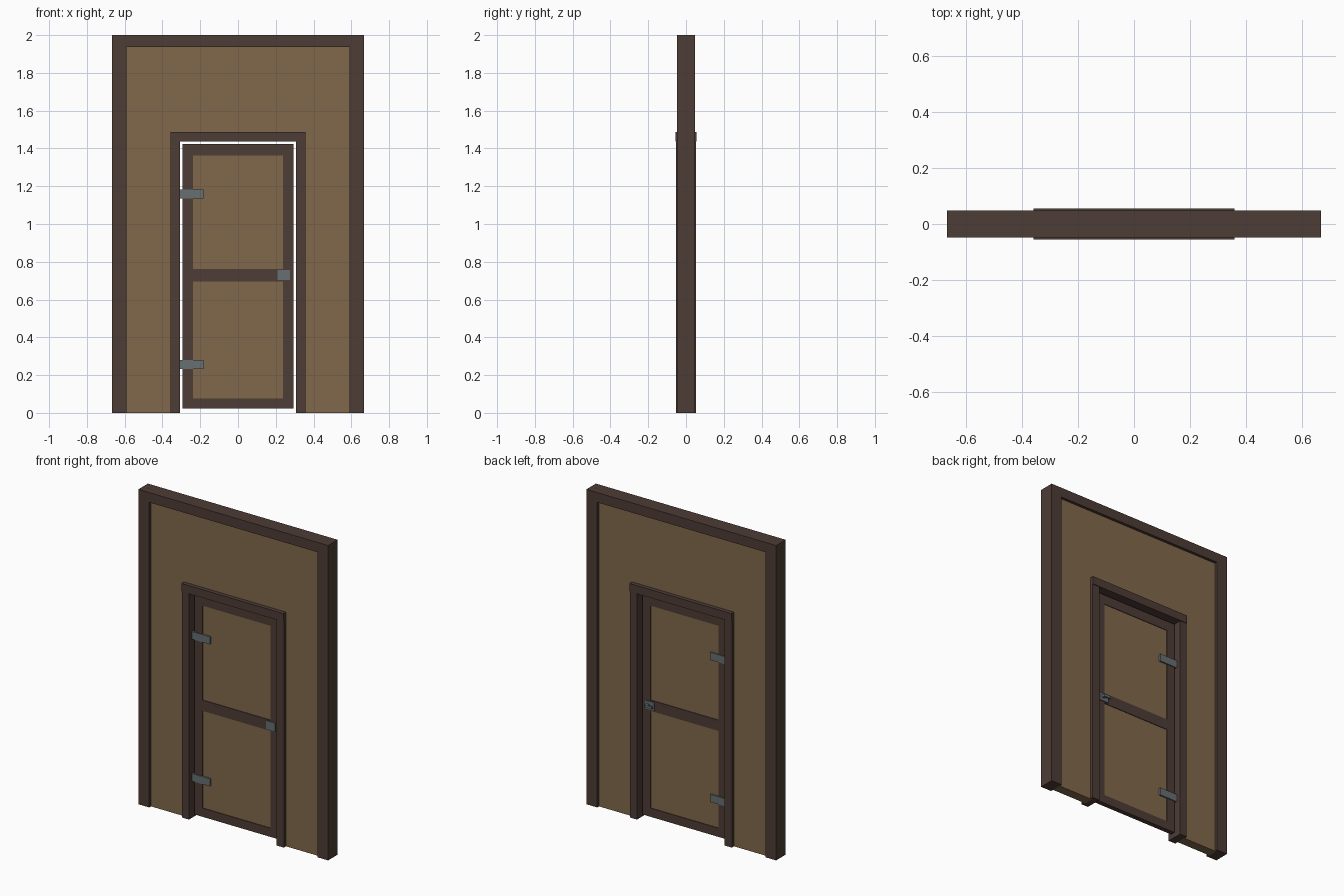
import bpy
import bmesh

if "Cube" in bpy.data.objects:
    bpy.data.objects.remove(bpy.data.objects["Cube"], do_unlink=True)


def material(name, rgb):
    m = bpy.data.materials.new(name)
    m.use_nodes = True
    color = (*rgb, 1)
    m.diffuse_color = color
    bsdf = m.node_tree.nodes["Principled BSDF"]
    bsdf.inputs["Base Color"].default_value = color
    bsdf.inputs["Roughness"].default_value = 0.8
    return m


DARK = material("dark timber", (0.074, 0.045, 0.035))
TAN = material("tan boards", (0.218, 0.138, 0.07))
METAL = material("grey iron", (0.135, 0.16, 0.17))


def box(name, x, y, z, mat):
    """Box from (min, max) ranges on each axis."""
    bm = bmesh.new()
    bmesh.ops.create_cube(bm, size=1)
    for v in bm.verts:
        for axis, (lo, hi) in enumerate((x, y, z)):
            v.co[axis] = hi if v.co[axis] > 0 else lo
    return finish(name, bm, mat)


def finish(name, bm, mat):
    bmesh.ops.recalc_face_normals(bm, faces=bm.faces)
    mesh = bpy.data.meshes.new(name)
    bm.to_mesh(mesh)
    bm.free()
    mesh.materials.append(mat)
    obj = bpy.data.objects.new(name, mesh)
    bpy.context.collection.objects.link(obj)
    return obj


def arch(name, outer, inner, top, inner_top, depth, mat):
    """Upside-down U profile extruded through the wall thickness."""
    half = [(outer, 0), (outer, top)]
    opening = [(inner, inner_top), (inner, 0)]
    outline = half + [(-x, z) for x, z in reversed(half)]
    outline += [(-x, z) for x, z in reversed(opening)] + opening
    bm = bmesh.new()
    face = bm.faces.new([bm.verts.new((x, -depth, z)) for x, z in outline])
    ext = bmesh.ops.extrude_face_region(bm, geom=[face])
    for v in ext["geom"]:
        if isinstance(v, bmesh.types.BMVert):
            v.co.y = depth
    return finish(name, bm, mat)


def both(half):
    return (-half, half)


# Wall panel around the doorway
arch("wall_panel", 0.6, 0.345, 1.95, 1.47, 0.03, TAN)

# Outer frame and door frame
for label, outer, inner, top, under, depth, beam_depth in (
        ("wall", 0.667, 0.591, 2.0, 1.938, 0.048, 0.048),
        ("door", 0.358, 0.308, 1.488, 1.436, 0.052, 0.056)):
    for side, s in (("left", 1), ("right", -1)):
        box(f"{label}_{side}_post", sorted((s * inner, s * outer)),
            both(depth), (0, under), DARK)
    box(f"{label}_top_beam", both(outer), both(beam_depth), (under, top), DARK)

# Door leaf: stiles, rails and two boards
LEAF = 0.015
for side, s in (("left", 1), ("right", -1)):
    box(f"door_{side}_stile", sorted((s * 0.239, s * 0.294)),
        both(LEAF), (0.022, 1.424), DARK)
for label, low, high in (("bottom", 0.022, 0.077),
                         ("middle", 0.695, 0.763),
                         ("top", 1.363, 1.424)):
    box(f"door_{label}_rail", both(0.239), both(LEAF), (low, high), DARK)
for label, low, high in (("lower", 0.077, 0.695), ("upper", 0.763, 1.363)):
    box(f"door_{label}_board", both(0.239), both(0.011), (low, high), TAN)

# Hinges wrap both faces of the leaf
for label, z in (("lower", 0.256), ("upper", 1.158)):
    box(f"{label}_hinge", (-0.31, -0.183), both(0.021),
        (z - 0.024, z + 0.024), METAL)

# Latch plate with a small lever on the back
box("latch_plate", (0.21, 0.275), both(0.021), (0.704, 0.756), METAL)
box("latch_stem", (0.245, 0.262), (0.021, 0.034), (0.722, 0.738), METAL)
box("latch_lever", (0.212, 0.262), (0.034, 0.044), (0.722, 0.738), METAL)
